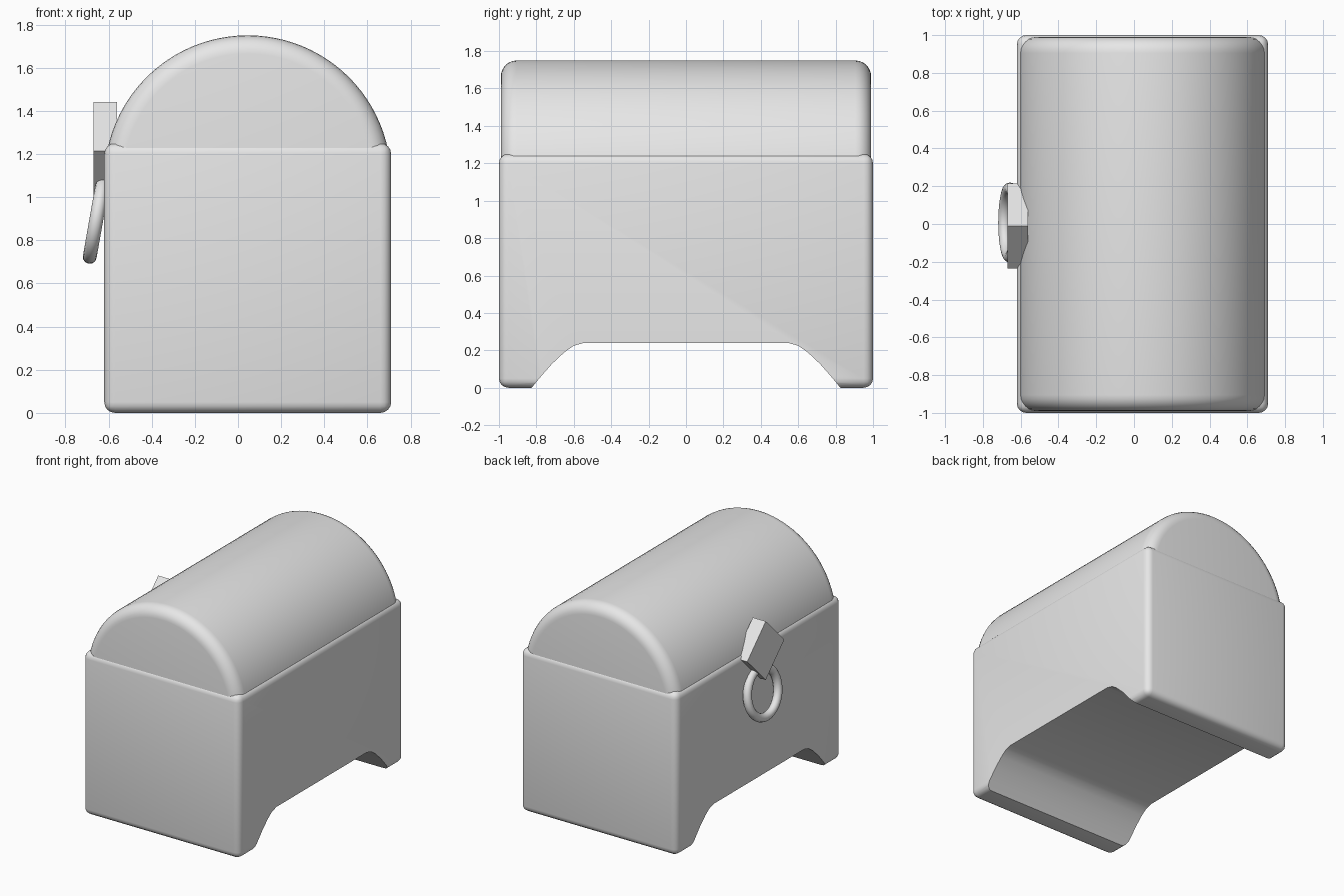
import bpy, bmesh, math
from mathutils import Matrix, Vector

if "Cube" in bpy.data.objects:
    bpy.data.objects.remove(bpy.data.objects["Cube"], do_unlink=True)

CENTRE_X = 0.045
HALF_W = 0.665

# Single plain grey
grey = bpy.data.materials.new("light_grey")
grey.use_nodes = True
grey.diffuse_color = (0.8, 0.8, 0.8, 1)
for node in grey.node_tree.nodes:
    if node.type == 'BSDF_PRINCIPLED':
        node.inputs["Base Color"].default_value = grey.diffuse_color


def make(name, bm):
    """Turn a bmesh into a grey scene object."""
    bmesh.ops.recalc_face_normals(bm, faces=bm.faces[:])
    mesh = bpy.data.meshes.new(name)
    bm.to_mesh(mesh)
    bm.free()
    mesh.materials.append(grey)
    obj = bpy.data.objects.new(name, mesh)
    bpy.context.scene.collection.objects.link(obj)
    return obj


def select(obj):
    bpy.ops.object.select_all(action='DESELECT')
    obj.select_set(True)
    bpy.context.view_layer.objects.active = obj


def smooth(obj, degrees=35):
    select(obj)
    bpy.ops.object.shade_smooth_by_angle(angle=math.radians(degrees))


def box(size, centre):
    bm = bmesh.new()
    bmesh.ops.create_cube(bm, size=1)
    bmesh.ops.scale(bm, vec=size, verts=bm.verts)
    bmesh.ops.translate(bm, vec=centre, verts=bm.verts)
    return bm


# Body: rounded box
bm = box((2 * HALF_W, 2, 1.25), (CENTRE_X, 0, 0.625))
bmesh.ops.bevel(bm, geom=bm.edges[:], offset=0.05, segments=4,
                profile=0.5, affect='EDGES')
body = make("chest_body", bm)

# Curved opening between the two feet, running across the width
arch = [(0.84, -0.05), (0.825, 0), (0.805, 0.025), (0.77, 0.067),
        (0.716, 0.128), (0.65, 0.19), (0.6, 0.225), (0.545, 0.24)]
outline = arch + [(-y, z) for y, z in reversed(arch)]
bm = bmesh.new()
face = bm.faces.new([bm.verts.new((-1, y, z)) for y, z in outline])
ext = bmesh.ops.extrude_face_region(bm, geom=[face])
bmesh.ops.translate(bm, vec=(2, 0, 0),
                    verts=[v for v in ext["geom"] if isinstance(v, bmesh.types.BMVert)])
cutter = make("foot_arch_cutter", bm)
cutter.hide_render = True

cut = body.modifiers.new("foot_arch", 'BOOLEAN')
cut.operation = 'DIFFERENCE'
cut.solver = 'EXACT'
cut.object = cutter
select(body)
bpy.ops.object.modifier_apply(modifier=cut.name)
bpy.data.objects.remove(cutter, do_unlink=True)
smooth(body)

# Lid: rounded drum profile spun through half a turn
END, ROUND, LID_R = 0.99, 0.085, 0.664
side = [(0, END)]
for i in range(7):
    a = math.pi / 2 * (1 - i / 6)
    side.append((LID_R - ROUND + ROUND * math.cos(a), END - ROUND + ROUND * math.sin(a)))
profile = side + [(r, -y) for r, y in reversed(side)]
bm = bmesh.new()
verts = [bm.verts.new((r, y, 0)) for r, y in profile]
edges = [bm.edges.new(pair) for pair in zip(verts, verts[1:])]
bmesh.ops.spin(bm, geom=verts + edges, cent=(0, 0, 0), axis=(0, -1, 0),
               angle=math.pi, steps=48)
bmesh.ops.remove_doubles(bm, verts=bm.verts[:], dist=0.0005)
bmesh.ops.holes_fill(bm, edges=[e for e in bm.edges if e.is_boundary], sides=0)
bmesh.ops.translate(bm, vec=(CENTRE_X, 0, 1.086), verts=bm.verts)
smooth(make("domed_lid", bm))

# Latch plate: square block standing on its corner
bm = box((0.11, 0.318, 0.318), (0, 0, 0))
bmesh.ops.transform(bm, verts=bm.verts,
                    matrix=Matrix.Translation((-0.615, -0.01, 1.215))
                    @ Matrix.Rotation(math.pi / 4, 4, 'X'))
make("latch_plate", bm)

# Pull ring: leans outward at the bottom
bm = bmesh.new()
STEPS, MAJOR, MINOR = 40, 0.18, 0.032
rings = []
for i in range(STEPS):
    turn = Matrix.Rotation(math.tau * i / STEPS, 3, 'X')
    rings.append([bm.verts.new(turn @ Vector((MINOR * math.cos(b), 0, MAJOR + MINOR * math.sin(b))))
                  for b in (math.tau * j / 12 for j in range(12))])
for i in range(STEPS):
    here, there = rings[i], rings[(i + 1) % STEPS]
    for j in range(12):
        k = (j + 1) % 12
        bm.faces.new((here[j], here[k], there[k], there[j]))
bmesh.ops.transform(bm, verts=bm.verts,
                    matrix=Matrix.Translation((-0.656, 0.008, 0.9))
                    @ Matrix.Rotation(math.radians(10), 4, 'Y'))
smooth(make("pull_ring", bm), 60)
